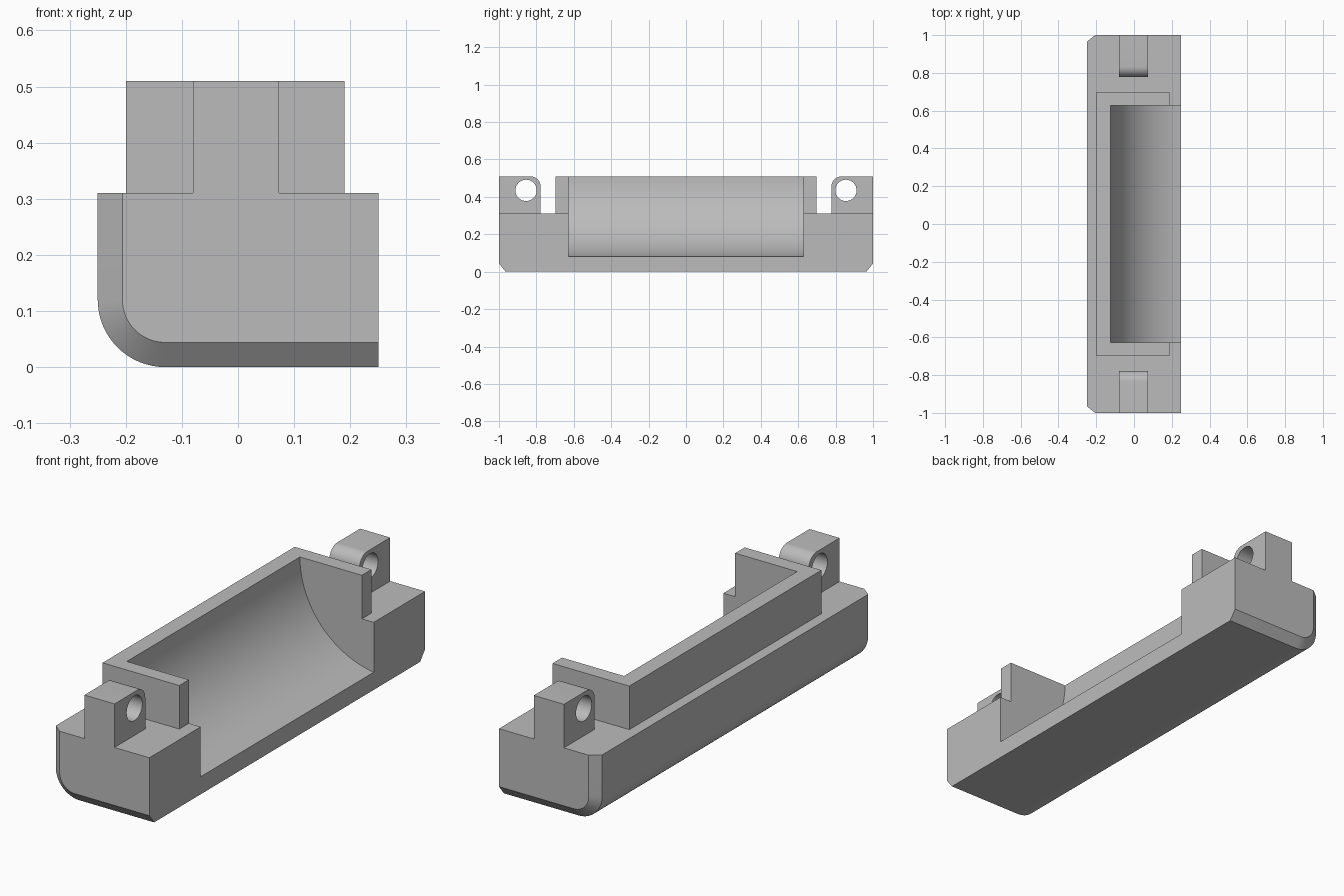
import bpy, bmesh
from math import sin, cos, pi

old = bpy.data.objects.get("Cube")
if old:
    bpy.data.objects.remove(old)

grey = bpy.data.materials.new("plain grey")
grey.use_nodes = True
colour = (0.5, 0.5, 0.5, 1)
grey.diffuse_color = colour
grey.node_tree.nodes["Principled BSDF"].inputs["Base Color"].default_value = colour


def loft(name, rings):
    """Solid through matching closed rings of 3D points."""
    bm = bmesh.new()
    loops = [[bm.verts.new(p) for p in ring] for ring in rings]
    for a, b in zip(loops, loops[1:]):
        for i in range(len(a)):
            j = (i + 1) % len(a)
            bm.faces.new((a[i], a[j], b[j], b[i]))
    bm.faces.new(loops[0])
    bm.faces.new(loops[-1])
    bmesh.ops.recalc_face_normals(bm, faces=bm.faces)
    mesh = bpy.data.meshes.new(name)
    bm.to_mesh(mesh)
    bm.free()
    mesh.materials.append(grey)
    obj = bpy.data.objects.new(name, mesh)
    bpy.context.collection.objects.link(obj)
    return obj


def along_y(name, profile, y0, y1):
    return loft(name, [[(x, y, z) for x, z in profile] for y in (y0, y1)])


def along_x(name, profile, x0, x1):
    return loft(name, [[(x, y, z) for y, z in profile] for x in (x0, x1)])


def arc(cx, cy, r, start, end, steps):
    return [(cx + r * cos(start + (end - start) * i / steps),
             cy + r * sin(start + (end - start) * i / steps))
            for i in range(steps + 1)]


def combine(target, other, operation):
    """Apply a boolean and remove the helper."""
    other.hide_render = True
    mod = target.modifiers.new(operation, "BOOLEAN")
    mod.operation = operation
    mod.solver = "EXACT"
    mod.object = other
    bpy.context.view_layer.objects.active = target
    bpy.ops.object.modifier_apply(modifier=mod.name)
    bpy.data.objects.remove(other)


BASE_TOP, TOP = 0.31, 0.51


# Base block: one rounded long edge, chamfered ends
def base_section(inset, y):
    left, bottom = -0.25 + inset, inset
    corner = arc(-0.13, 0.12, 0.12 - inset, pi, 1.5 * pi, 16)
    profile = [(0.25, bottom), (0.25, BASE_TOP), (left, BASE_TOP)] + corner
    return [(x, y, z) for x, z in profile]


housing = loft("lower_housing", [
    base_section(0.044, -1), base_section(0, -0.965),
    base_section(0, 0.965), base_section(0.044, 1)])

# Raised rim
rim = along_y("rim", [(-0.2, 0.2), (0.19, 0.2), (0.19, TOP), (-0.2, TOP)], -0.697, 0.697)
combine(housing, rim, "UNION")

# Hinge lugs with a rounded inner corner and a pin hole
for side in (-1, 1):
    r = 0.057
    corner = arc(0.777 + r, TOP - r, r, pi, pi / 2, 10)
    profile = [(1, TOP), (1, 0.2), (0.777, 0.2)] + corner
    lug = along_x("hinge_lug", [(side * y, z) for y, z in profile], -0.08, 0.073)
    combine(housing, lug, "UNION")
    hole = along_x("pin_hole", arc(side * 0.855, 0.435, 0.057, 0, 2 * pi, 32)[:-1], -0.15, 0.15)
    combine(housing, hole, "DIFFERENCE")

# Cylindrical cavity, open at the top and along one side
trough = [(0.5, 0.7), (-0.125, 0.7)] + arc(0.308, TOP, 0.433, pi, 1.5 * pi, 40) + [(0.5, 0.077)]
cavity = along_y("cavity", trough, -0.628, 0.628)
combine(housing, cavity, "DIFFERENCE")

bpy.ops.object.select_all(action="DESELECT")
housing.select_set(True)
bpy.context.view_layer.objects.active = housing
bpy.ops.object.shade_smooth_by_angle(angle=pi / 7)
